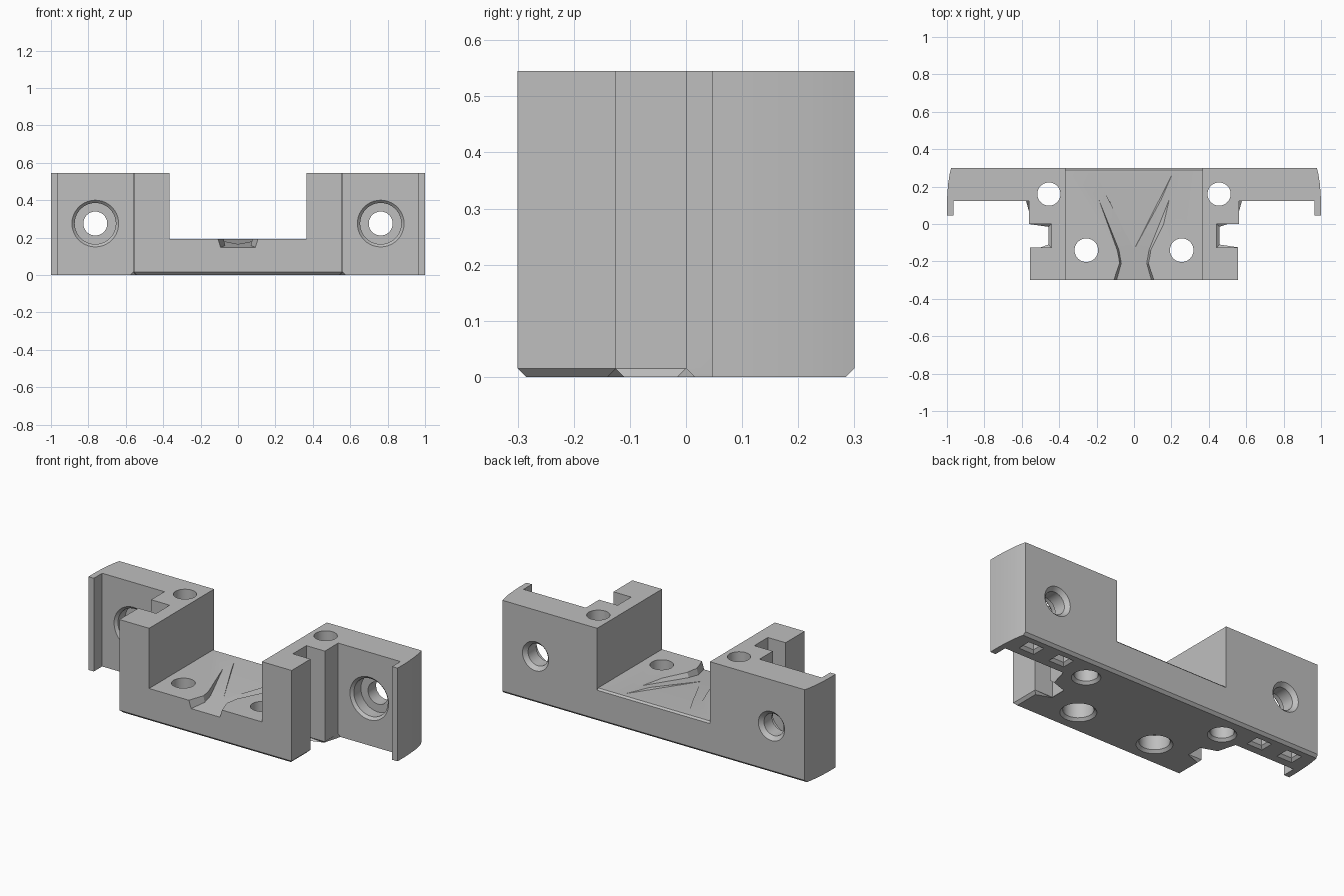
import bpy, bmesh, math
from mathutils import Matrix, Vector

if "Cube" in bpy.data.objects:
    bpy.data.objects.remove(bpy.data.objects["Cube"])

HEIGHT, FLOOR, CHAMFER = 0.545, 0.193, 0.015

grey = bpy.data.materials.new("light_grey")
grey.use_nodes = True
colour = (0.52, 0.52, 0.52, 1)
grey.diffuse_color = colour
grey.node_tree.nodes["Principled BSDF"].inputs["Base Color"].default_value = colour


def make_object(name, bm):
    bmesh.ops.recalc_face_normals(bm, faces=bm.faces)
    mesh = bpy.data.meshes.new(name)
    bm.to_mesh(mesh)
    bm.free()
    obj = bpy.data.objects.new(name, mesh)
    mesh.materials.append(grey)
    bpy.context.collection.objects.link(obj)
    return obj


def loft(rings):
    """Closed solid through matching rings of points."""
    bm = bmesh.new()
    loops = [[bm.verts.new(p) for p in ring] for ring in rings]
    n = len(loops[0])
    for a, b in zip(loops, loops[1:]):
        for i in range(n):
            j = (i + 1) % n
            bm.faces.new((a[i], a[j], b[j], b[i]))
    bm.faces.new(loops[0][::-1])
    bm.faces.new(loops[-1])
    return bm


def mirrored(half):
    return half + [(-x, y) for x, y in reversed(half)]


def cut(body, name, bm):
    cutter = make_object(name, bm)
    cutter.hide_render = True
    mod = body.modifiers.new(name, 'BOOLEAN')
    mod.operation, mod.solver, mod.object = 'DIFFERENCE', 'EXACT', cutter
    bpy.context.view_layer.objects.active = body
    bpy.ops.object.modifier_apply(modifier=mod.name)
    bpy.data.objects.remove(cutter)


def drill(body, name, profile, x, y, z, along_y=False, sides=40):
    """Turned cutter; profile holds (radius, distance along the axis)."""
    place = Matrix.Translation((x, y, z))
    if along_y:
        place = place @ Matrix.Rotation(-math.pi / 2, 4, 'X')
    turns = [math.tau * i / sides for i in range(sides)]
    cut(body, name, loft([[place @ Vector((r * math.cos(a), r * math.sin(a), t))
                           for a in turns] for r, t in profile]))


# Body outline with side slots, wings and rounded wing ends
half = [(0.557, -0.3), (0.557, -0.125), (0.442, -0.125), (0.442, 0), (0.562, 0),
        (0.562, 0.123), (0.965, 0.123), (0.965, 0.046), (1, 0.046), (1, 0.11),
        (0.998, 0.16), (0.993, 0.22), (0.986, 0.265), (0.978, 0.3)]
bm = loft([[(x, y, z) for x, y in mirrored(half)] for z in (0, HEIGHT)])


# Chamfer the underside, leaving the wing fronts and ends sharp
def chamfered(edge):
    a, b = (v.co for v in edge.verts)
    if max(a.z, b.z) > 0.001:
        return False
    return max(abs(a.x), abs(b.x)) < 0.6 or min(a.y, b.y) > 0.29


bmesh.ops.bevel(bm, geom=[e for e in bm.edges if chamfered(e)], offset=CHAMFER,
                offset_type='OFFSET', segments=1, affect='EDGES', clamp_overlap=False)
body = make_object("mounting_bracket", bm)

# Central channel, with a fine chamfer at its back edge
profile = [(-0.4, FLOOR), (0.29, FLOOR), (0.32, FLOOR - 0.03), (0.32, 0.7), (-0.4, 0.7)]
cut(body, "channel", loft([[(x, y, z) for y, z in profile] for x in (-0.365, 0.365)]))


# Sloping recesses in the channel floor
def ramp(half_outline, back, front, back_z, front_z, inset):
    def height(y):
        return back_z + (front_z - back_z) * (back - y) / (back - front)
    pts = mirrored(half_outline)
    bottom = [(x * inset, y, height(y)) for x, y in pts]
    return loft([bottom, [(x, y, FLOOR + 0.03) for x, y in pts]])


cut(body, "front_spout",
    ramp([(0.12, -0.31), (0.085, -0.21), (0.1, -0.14), (0.24, 0.14)],
         0.14, -0.31, FLOOR + 0.001, 0.147, 0.8))
cut(body, "back_funnel",
    ramp([(0.004, -0.13), (0.24, 0.28)], 0.28, -0.13, FLOOR + 0.001, 0.165, 0.88))

for side, label in ((1, "left"), (-1, "right")):
    # Horizontal wing bore: counterbored in front, countersunk behind
    drill(body, label + "_wing_bore",
          [(0.125, -0.02), (0.125, 0), (0.11, 0.015), (0.11, 0.08), (0.064, 0.08),
           (0.064, 0.155), (0.085, 0.177), (0.085, 0.2)],
          side * 0.763, 0.123, 0.275, along_y=True)
    # Vertical bores
    drill(body, label + "_back_bore",
          [(0.076, -0.02), (0.076, 0), (0.062, 0.015), (0.062, 0.6)],
          side * 0.455, 0.16, 0)
    drill(body, label + "_floor_bore",
          [(0.095, -0.02), (0.095, 0), (0.08, 0.015), (0.08, 0.1), (0.063, 0.1),
           (0.063, 0.25)], side * 0.255, -0.14, 0)
    # Small chamfered pockets under the wing, either side of its bore
    for offset in (-0.1, 0.1):
        cx = side * (0.763 + offset)
        rings = []
        for w, d, z in ((0.05, 0.04, -0.02), (0.05, 0.04, 0),
                        (0.035, 0.025, 0.015), (0.035, 0.025, 0.13)):
            rings.append([(cx + sx * w, 0.21 + sy * d, z)
                          for sx, sy in ((-1, -1), (1, -1), (1, 1), (-1, 1))])
        cut(body, label + "_pocket", loft(rings))

# Round walls read smooth, edges stay sharp
bpy.ops.object.select_all(action='DESELECT')
body.select_set(True)
bpy.context.view_layer.objects.active = body
bpy.ops.object.shade_smooth_by_angle(angle=math.radians(20))
